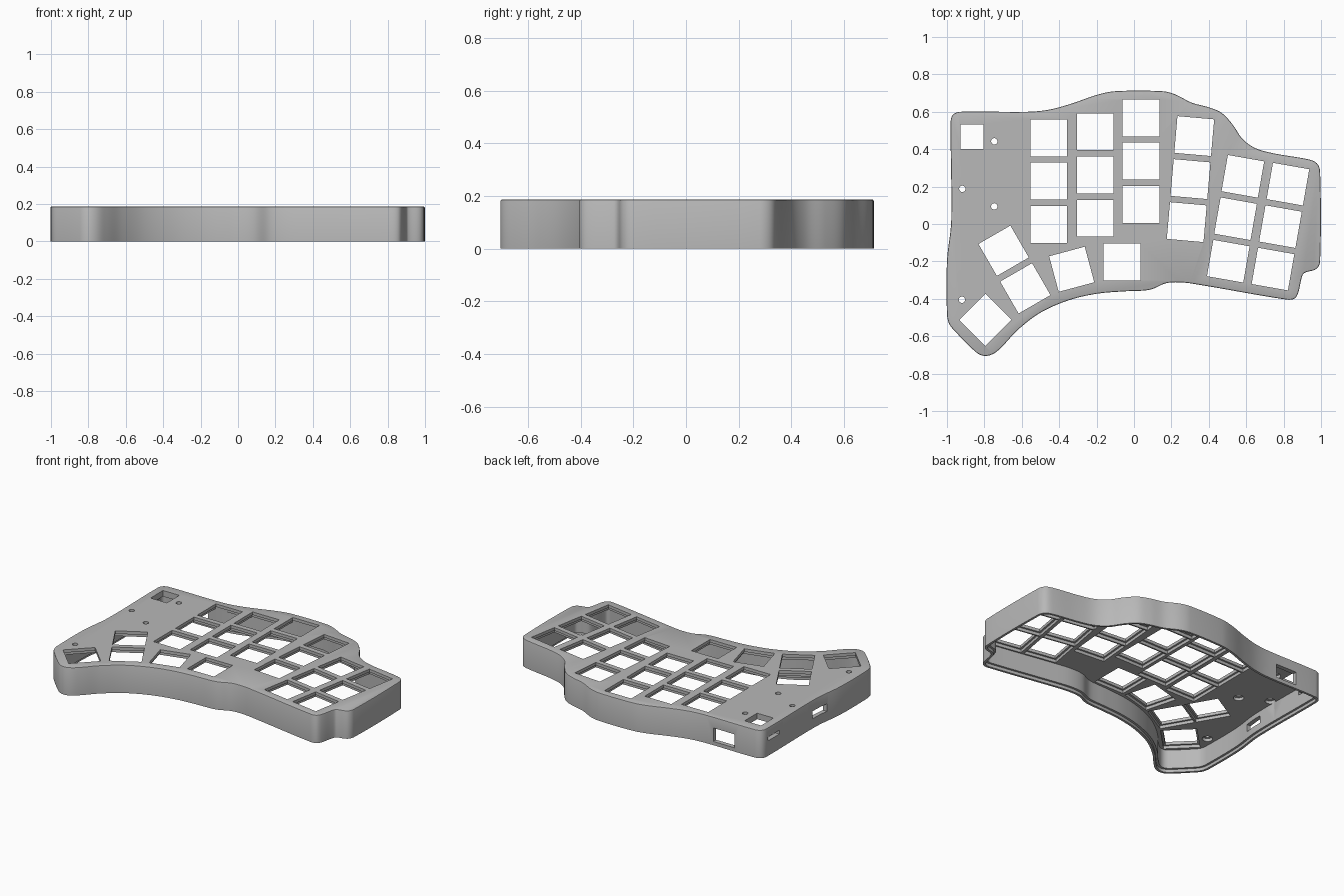
import bpy
import bmesh
from math import cos, sin, pi, radians
from mathutils import Vector
from mathutils.geometry import interpolate_bezier

HEIGHT = 0.187
PLATE_BOTTOM = 0.147
POCKET_TOP = 0.167
KEY = 0.197
POCKET = 0.221

default = bpy.data.objects.get("Cube")
if default:
    bpy.data.objects.remove(default, do_unlink=True)

# Case outline control points, clockwise from the back left corner
OUTLINE = [Vector(p) for p in [
    (-.98, .55), (-.967, .585), (-.93, .6), (-.57, .6), (-.45, .612), (-.33, .645),
    (-.2, .69), (-.1, .71), (.15, .71), (.22, .693), (.31, .648), (.4, .624),
    (.47, .593), (.53, .528), (.58, .455), (.65, .405), (.75, .377), (.93, .346),
    (.977, .325), (.995, .28), (.995, -.2), (.975, -.24), (.91, -.262), (.897, -.285),
    (.877, -.37), (.857, -.399), (.815, -.404), (.35, -.325), (.25, -.312), (.17, -.317),
    (.1, -.347), (.05, -.356), (-.05, -.36), (-.2, -.373), (-.35, -.408), (-.5, -.474),
    (-.62, -.565), (-.7, -.65), (-.75, -.693), (-.8, -.705), (-.845, -.685), (-.965, -.565),
    (-.99, -.53), (-1, -.48), (-1, -.2), (-.977, .02)]]


def inset(points, distance):
    """Move a clockwise loop inwards with mitred corners."""
    result = []
    for i, p in enumerate(points):
        a = (p - points[i - 1]).normalized()
        b = (points[(i + 1) % len(points)] - p).normalized()
        na, nb = Vector((a.y, -a.x)), Vector((b.y, -b.x))
        result.append(p + (na + nb) * distance / (1 + na.dot(nb)))
    return result


def smooth_loop(points, steps=6):
    """Run a smooth closed curve through the points."""
    n = len(points)
    tangent = [(points[(i + 1) % n] - points[i - 1]).normalized() for i in range(n)]
    result = []
    for i, p in enumerate(points):
        j = (i + 1) % n
        q = points[j]
        reach = (q - p).length / 3
        curve = interpolate_bezier(p, p + tangent[i] * reach, q - tangent[j] * reach, q, steps + 1)
        result += [Vector((c[0], c[1])) for c in curve[:-1]]
    return result


def rectangle(x, y, width, depth, angle=0):
    c, s = cos(radians(angle)), sin(radians(angle))
    corners = [(-width / 2, -depth / 2), (width / 2, -depth / 2),
               (width / 2, depth / 2), (-width / 2, depth / 2)]
    return [Vector((x + u * c - v * s, y + u * s + v * c)) for u, v in corners]


def circle(x, y, radius, sides=24):
    return [Vector((x + radius * cos(2 * pi * i / sides), y + radius * sin(2 * pi * i / sides)))
            for i in range(sides)]


def make_solid(name, pieces):
    """Each piece is a stack of (loop, z) rings, skinned and capped."""
    bm = bmesh.new()
    for rings in pieces:
        layers = [[bm.verts.new((p.x, p.y, z)) for p in loop] for loop, z in rings]
        for low, high in zip(layers, layers[1:]):
            for i in range(len(low)):
                j = (i + 1) % len(low)
                bm.faces.new((low[i], low[j], high[j], high[i]))
        bm.faces.new(layers[0][::-1])
        bm.faces.new(layers[-1])
    bmesh.ops.recalc_face_normals(bm, faces=bm.faces)
    mesh = bpy.data.meshes.new(name)
    bm.to_mesh(mesh)
    bm.free()
    obj = bpy.data.objects.new(name, mesh)
    bpy.context.collection.objects.link(obj)
    return obj


def prism(loop, bottom, top):
    return [(loop, bottom), (loop, top)]


# Outer body with a small bevel around the top edge
outer = smooth_loop(OUTLINE)
body = make_solid("keyboard_case", [[
    (outer, 0), (outer, HEIGHT - .007),
    (smooth_loop(inset(OUTLINE, .002)), HEIGHT - .002),
    (smooth_loop(inset(OUTLINE, .007)), HEIGHT)]])

# Hollow underside with a stepped rim
rim = smooth_loop(inset(OUTLINE, .015))
inner = smooth_loop(inset(OUTLINE, .029))
cavity = make_solid("cavity_cutter", [[
    (rim, -.05), (rim, .02), (inner, .02), (inner, PLATE_BOTTOM)]])

# Key positions: finger columns as back key, step to next key, and tilt
keys = []
for x, y, dx, dy, angle in [
        (-.456, .46, 0, -.231, 0), (-.207, .493, 0, -.231, 0), (.037, .567, 0, -.231, 0),
        (.322, .47, -.02, -.23, -5), (.582, .255, -.039, -.227, -10),
        (.823, .213, -.04, -.227, -10)]:
    keys += [(x + dx * row, y + dy * row, angle) for row in range(3)]
# Thumb keys
keys += [(-.065, -.203, 0), (-.333, -.242, 15), (-.581, -.344, 30),
         (-.697, -.143, 30), (-.795, -.512, 45)]
screws = [(-.747, .442), (-.918, .188), (-.747, .094), (-.92, -.405)]

pockets = make_solid("pocket_cutter", [
    prism(rectangle(x, y, POCKET, POCKET, a), .1, POCKET_TOP) for x, y, a in keys] + [
    prism(circle(x, y, .032), .1, POCKET_TOP) for x, y in screws])

openings = make_solid("opening_cutter", [
    prism(rectangle(x, y, KEY, KEY, a), .11, .25) for x, y, a in keys] + [
    prism(circle(x, y, .017), .11, .25) for x, y in screws] + [
    prism(rectangle(-.866, .466, .121, .132), .11, .25)])

# Ports through the back and left walls
ports = make_solid("port_cutter", [
    prism(rectangle(-.7, .6, .155, .12), .025, .115),
    prism(rectangle(-.98, -.01, .12, .135), .065, .115),
    prism(rectangle(-.98, .475, .12, .12), .1, .125)])

bpy.context.view_layer.objects.active = body
for cutter in (cavity, pockets, openings, ports):
    cutter.hide_render = True
    mod = body.modifiers.new(cutter.name, "BOOLEAN")
    mod.operation = "DIFFERENCE"
    mod.solver = "EXACT"
    mod.object = cutter
    bpy.ops.object.modifier_apply(modifier=mod.name)
    bpy.data.objects.remove(cutter, do_unlink=True)

# Grey plastic
grey = bpy.data.materials.new("grey_plastic")
grey.use_nodes = True
colour = (.48, .48, .48, 1)
grey.diffuse_color = colour
grey.node_tree.nodes["Principled BSDF"].inputs["Base Color"].default_value = colour
body.data.materials.clear()
body.data.materials.append(grey)

bpy.ops.object.select_all(action="DESELECT")
body.select_set(True)
bpy.ops.object.shade_smooth_by_angle(angle=radians(30))
